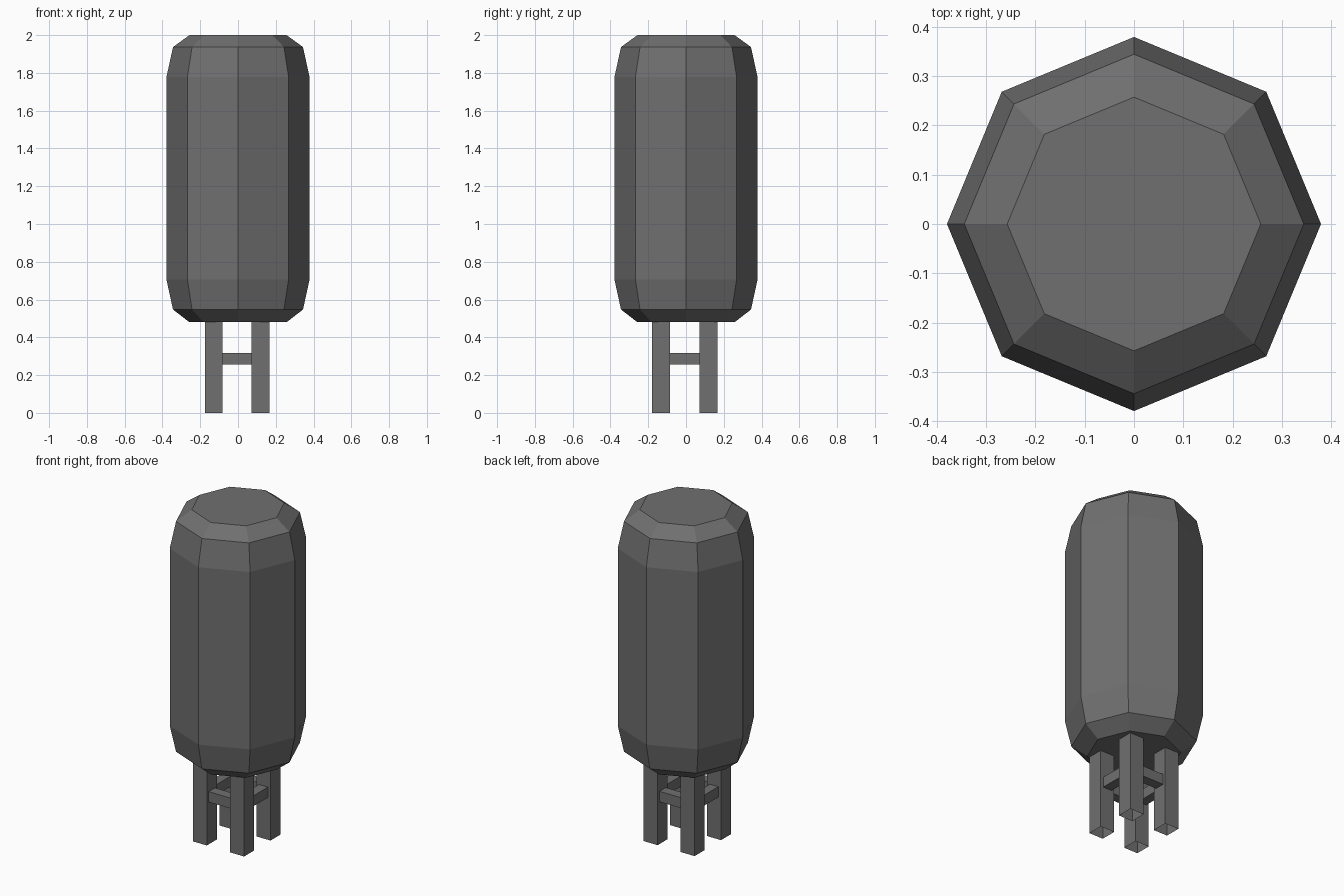
import bpy, bmesh
from math import cos, sin, tau

if "Cube" in bpy.data.objects:
    bpy.data.objects.remove(bpy.data.objects["Cube"])

dark = bpy.data.materials.new("dark_grey")
dark.diffuse_color = (0.16, 0.16, 0.16, 1)
dark.use_nodes = True
dark.node_tree.nodes["Principled BSDF"].inputs["Base Color"].default_value = dark.diffuse_color


def add_mesh(name, bm):
    bmesh.ops.recalc_face_normals(bm, faces=bm.faces)
    mesh = bpy.data.meshes.new(name)
    bm.to_mesh(mesh)
    bm.free()
    mesh.materials.append(dark)
    obj = bpy.data.objects.new(name, mesh)
    bpy.context.collection.objects.link(obj)


def add_box(name, low, high, open_ends=False):
    bm = bmesh.new()
    bmesh.ops.create_cube(bm, size=1)
    for v in bm.verts:
        v.co = [low[i] if v.co[i] < 0 else high[i] for i in range(3)]
    if open_ends:
        ends = [f for f in bm.faces if len({round(v.co.z, 4) for v in f.verts}) == 1]
        bmesh.ops.delete(bm, geom=ends, context='FACES_ONLY')
    add_mesh(name, bm)


# Octagonal tank body with two-step bevelled ends
profile = [(0.257, 0.48), (0.344, 0.547), (0.379, 0.707),
           (0.379, 1.777), (0.344, 1.937), (0.257, 2.0)]
sides = 8
bm = bmesh.new()
rings = [[bm.verts.new((r * cos(tau * i / sides), r * sin(tau * i / sides), z))
          for i in range(sides)] for r, z in profile]
for a, b in zip(rings, rings[1:]):
    for i in range(sides):
        j = (i + 1) % sides
        bm.faces.new((a[i], a[j], b[j], b[i]))
bm.faces.new(rings[0])
bm.faces.new(rings[-1])
add_mesh("tank_body", bm)

# Four square legs, open at their ends
spans_x = {"left": (-0.175, -0.082), "right": (0.072, 0.167)}
spans_y = {"front": (-0.18, -0.084), "back": (0.072, 0.168)}
for ny, (y0, y1) in spans_y.items():
    for nx, (x0, x1) in spans_x.items():
        add_box(f"{ny}_{nx}_leg", (x0, y0, 0), (x1, y1, 0.482), True)

# Braces joining neighbouring legs
inset, z0, z1 = 0.018, 0.255, 0.318
for name, (y0, y1) in spans_y.items():
    add_box(f"{name}_brace", (-0.082, y0 + inset, z0), (0.072, y1 - inset, z1))
for name, (x0, x1) in spans_x.items():
    add_box(f"{name}_brace", (x0 + inset, -0.084, z0), (x1 - inset, 0.072, z1))
